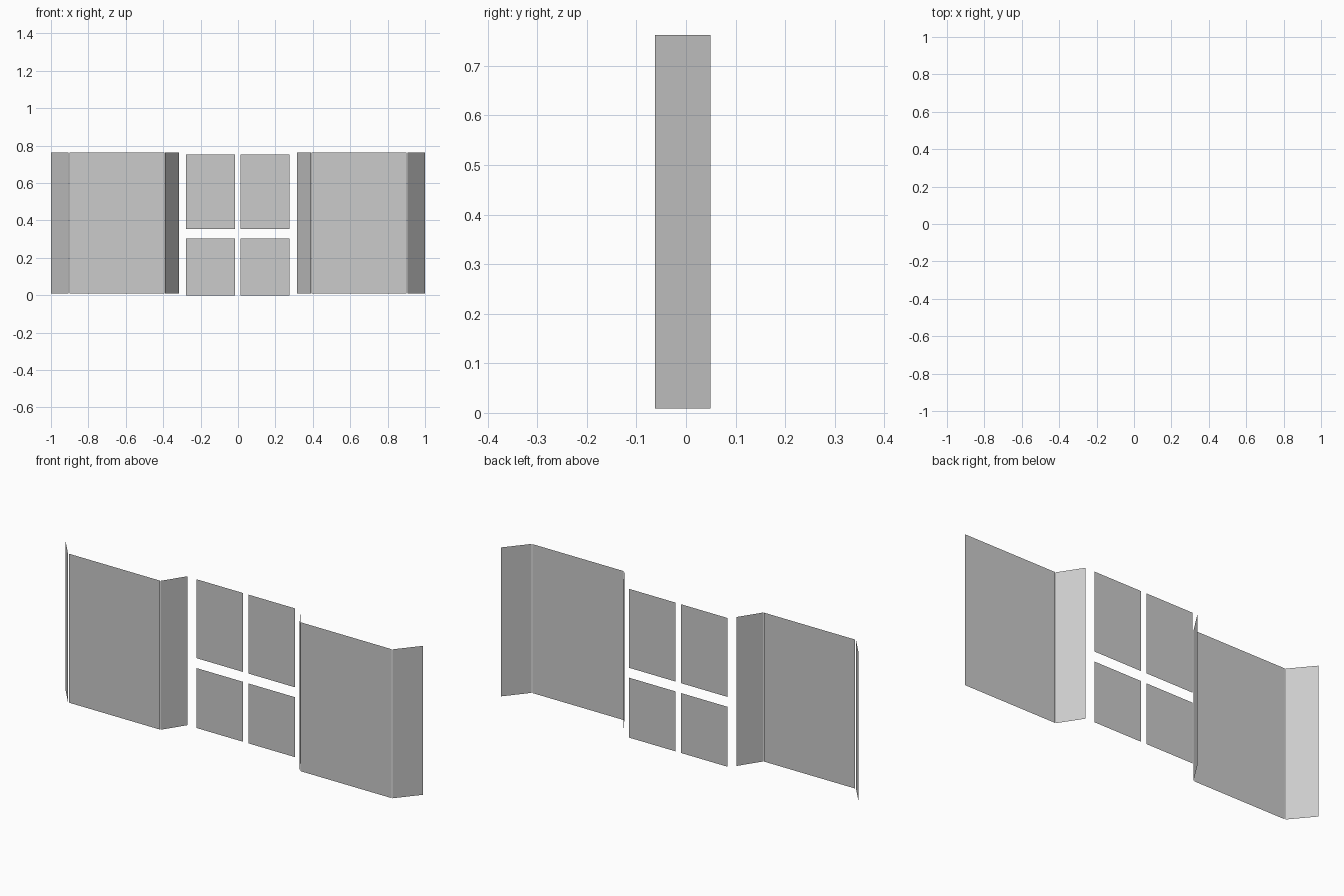
import bpy

if "Cube" in bpy.data.objects:
    bpy.data.objects.remove(bpy.data.objects["Cube"])


def sheet(name, a, b, z0, z1):
    """Flat upright pane between plan points a and b, facing outward (-y side)."""
    verts = [(*a, z0), (*b, z0), (*b, z1), (*a, z1)]
    mesh = bpy.data.meshes.new(name)
    mesh.from_pydata(verts, [], [(0, 1, 2, 3)])
    mesh.update()
    obj = bpy.data.objects.new(name, mesh)
    bpy.context.collection.objects.link(obj)
    return obj


FRONT, SIDE_BACK, PANE_Y = -0.063, 0.049, 0.063
BAY_Z = (0.009, 0.762)

# Two mirrored bay windows: angled inner pane, wide front pane, angled outer pane
bay = {
    "inner_pane": ((0.316, SIDE_BACK), (0.389, FRONT)),
    "front_pane": ((0.393, FRONT), (0.902, FRONT)),
    "outer_pane": ((0.907, FRONT), (1.0, SIDE_BACK)),
}
for side, s in (("left", -1), ("right", 1)):
    for part, ends in bay.items():
        a, b = sorted((s * x, y) for x, y in ends)
        sheet(f"{side}_bay_{part}", a, b, *BAY_Z)

# Recessed centre: two columns of a short lower and a taller upper pane
for side, x0, x1 in (("left", -0.277, -0.017), ("right", 0.014, 0.275)):
    for row, z0, z1 in (("lower", 0.0, 0.303), ("upper", 0.353, 0.752)):
        sheet(f"centre_{row}_{side}_pane", (x0, PANE_Y), (x1, PANE_Y), z0, z1)
